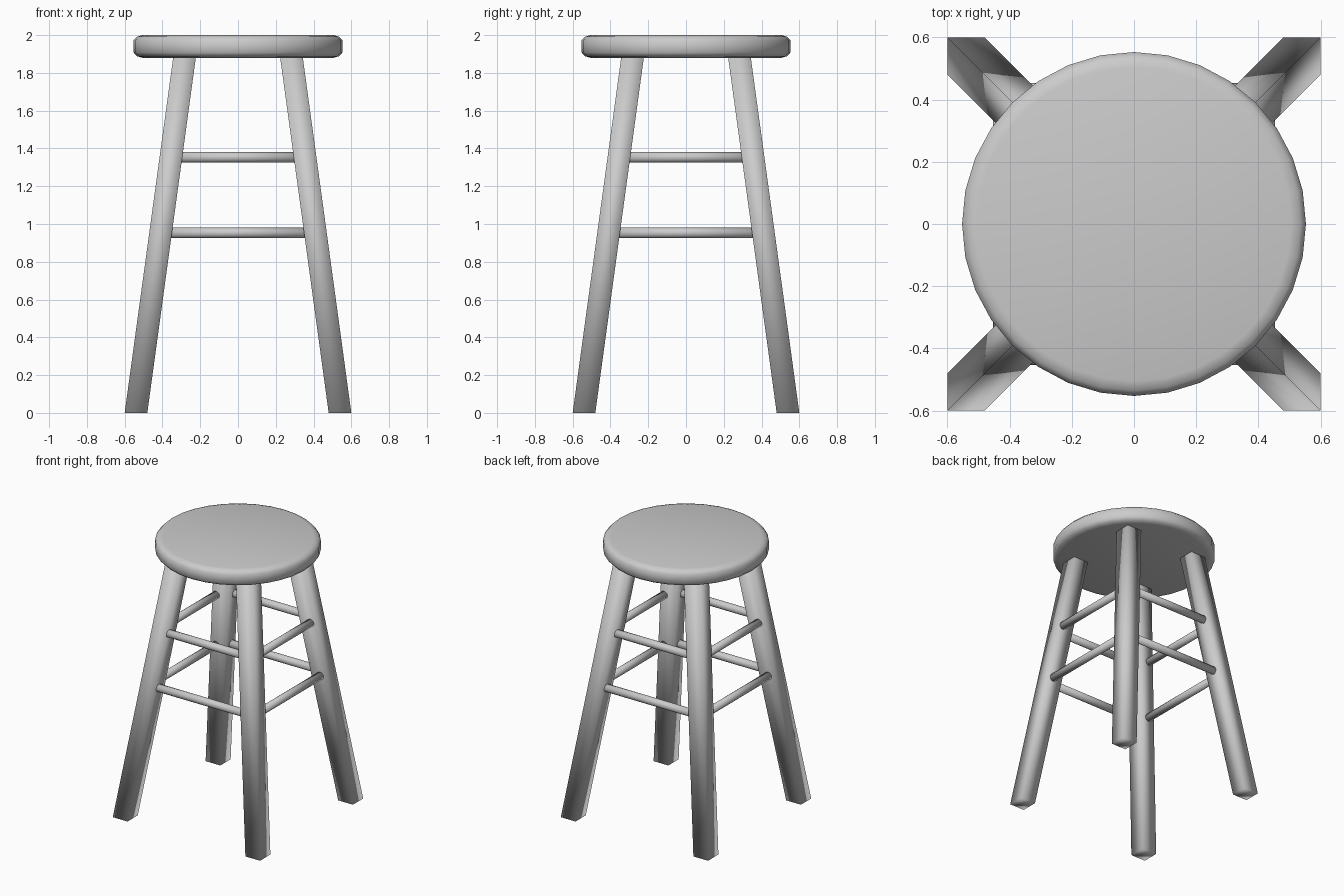
import bpy, bmesh
from math import pi, cos, sin
from mathutils import Matrix

cube = bpy.data.objects.get("Cube")
if cube:
    bpy.data.objects.remove(cube, do_unlink=True)

grey = bpy.data.materials.new("plain grey")
grey.use_nodes = True
colour = (0.6, 0.6, 0.6, 1)
grey.diffuse_color = colour
grey.node_tree.nodes["Principled BSDF"].inputs["Base Color"].default_value = colour


def finish(name, bm):
    """Turn a bmesh into a smooth-shaded object."""
    bmesh.ops.recalc_face_normals(bm, faces=bm.faces)
    mesh = bpy.data.meshes.new(name)
    for face in bm.faces:
        face.smooth = True
    bm.to_mesh(mesh)
    bm.free()
    mesh.materials.append(grey)
    obj = bpy.data.objects.new(name, mesh)
    bpy.context.collection.objects.link(obj)


# Round seat with a softened rim
SIDES = 32
profile = [(0.505, 1.88), (0.535, 1.888), (0.553, 1.908),
           (0.553, 1.972), (0.535, 1.992), (0.505, 2.0)]
bm = bmesh.new()
rings = [[bm.verts.new((r * cos(2 * pi * i / SIDES), r * sin(2 * pi * i / SIDES), z))
          for i in range(SIDES)] for r, z in profile]
for low, high in zip(rings, rings[1:]):
    for i in range(SIDES):
        j = (i + 1) % SIDES
        bm.faces.new((low[i], low[j], high[j], high[i]))
bm.faces.new(rings[0])
bm.faces.new(rings[-1])
finish("seat", bm)

# Four square legs splaying outwards to the floor
LEG_TOP, TOP_OFFSET, FOOT_OFFSET, HALF = 1.89, 0.282, 0.54, 0.06
for side, sx in (("right", -1), ("left", 1)):
    for end, sy in (("front", -1), ("back", 1)):
        bm = bmesh.new()
        bmesh.ops.create_cube(bm, size=2)
        for v in bm.verts:
            top = v.co.z > 0
            offset = TOP_OFFSET if top else FOOT_OFFSET
            v.co = (sx * offset + v.co.x * HALF, sy * offset + v.co.y * HALF,
                    LEG_TOP if top else 0)
        finish(f"{end}_{side}_leg", bm)

# Two levels of round rungs joining neighbouring legs
for level, z, offset, reach in (("lower", 0.953, 0.425, 0.41), ("upper", 1.353, 0.384, 0.37)):
    for k, side in enumerate(("front", "left", "back", "right")):
        bm = bmesh.new()
        bmesh.ops.create_cone(bm, cap_ends=True, segments=16, radius1=0.028,
                              radius2=0.028, depth=2 * reach)
        place = (Matrix.Rotation(k * pi / 2, 4, "Z")
                 @ Matrix.Translation((0, -offset, z))
                 @ Matrix.Rotation(pi / 2, 4, "Y"))
        bmesh.ops.transform(bm, matrix=place, verts=bm.verts)
        finish(f"{level}_{side}_rung", bm)
